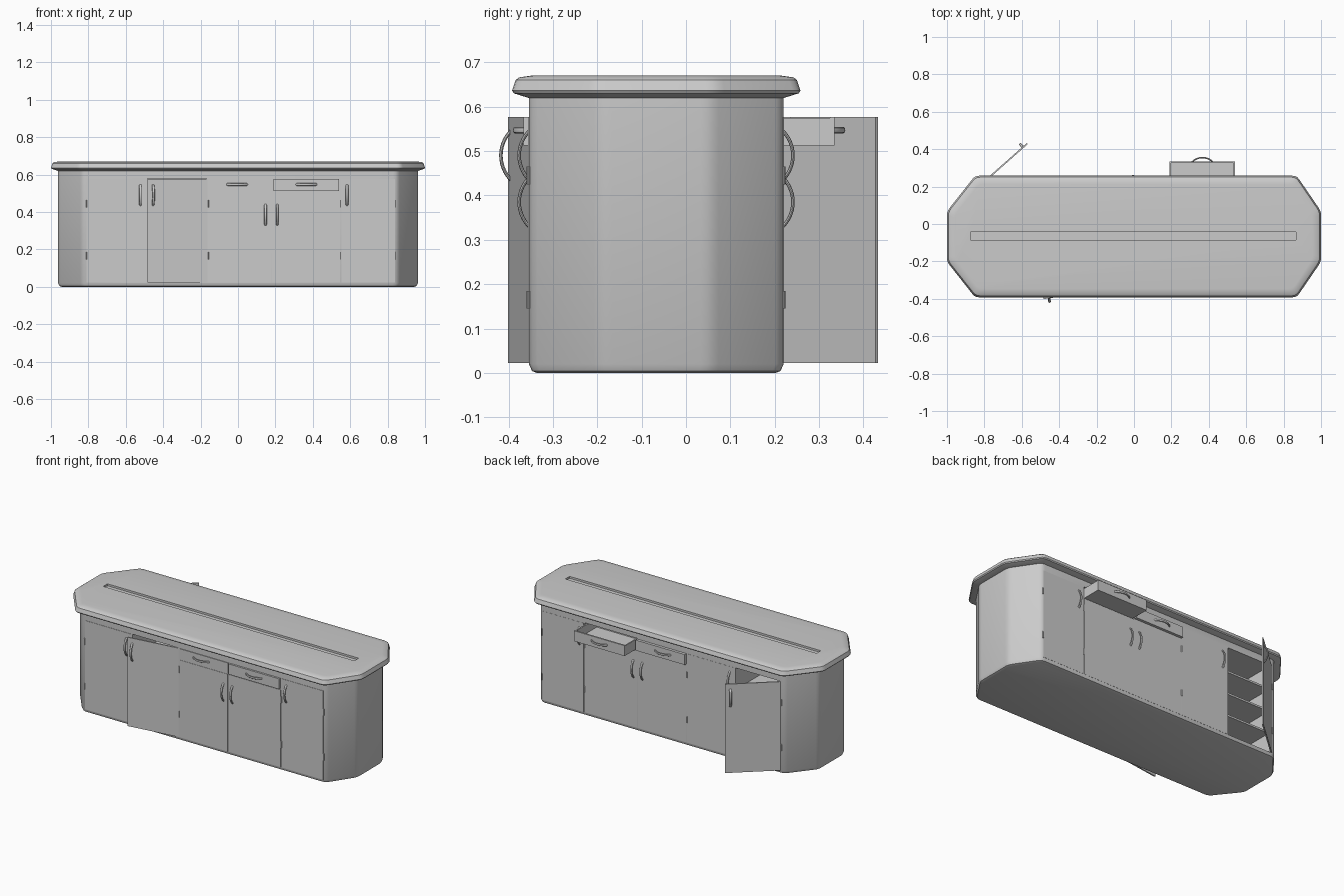
import bpy, bmesh, math
from mathutils import Matrix, Vector

if "Cube" in bpy.data.objects:
    bpy.data.objects.remove(bpy.data.objects["Cube"])

CY = -0.067                      # centre line of the cabinet
FACE = {-1: -0.354, 1: 0.219}    # front and back face planes


def finish(name, bm, matrix=None, smooth=True):
    if matrix is not None:
        bmesh.ops.transform(bm, matrix=matrix, verts=bm.verts)
    bmesh.ops.recalc_face_normals(bm, faces=bm.faces)
    me = bpy.data.meshes.new(name)
    bm.to_mesh(me)
    bm.free()
    ob = bpy.data.objects.new(name, me)
    bpy.context.collection.objects.link(ob)
    if smooth:
        smooth_it(ob)
    return ob


def smooth_it(ob):
    bpy.ops.object.select_all(action='DESELECT')
    ob.select_set(True)
    bpy.context.view_layer.objects.active = ob
    bpy.ops.object.shade_smooth_by_angle(angle=math.radians(32))


def add_box(bm, lo, hi):
    lo, hi = Vector(lo), Vector(hi)
    m = Matrix.Translation((lo + hi) / 2) @ Matrix.Diagonal((*(hi - lo), 1))
    bmesh.ops.create_cube(bm, size=1, matrix=m)


def box(name, lo, hi, matrix=None):
    bm = bmesh.new()
    add_box(bm, lo, hi)
    return finish(name, bm, matrix, False)


def outline(i):
    """Eight-sided plan, inset by i, with softened corners."""
    dl, dr = -0.85 + 0.5 * i, 0.87 - 0.5 * i
    a, b, c = 1 - i, 0.325 - i, 0.135 - 0.33 * i
    pts = [Vector(p) for p in ((dl, -b), (dr, -b), (a, -c), (a, c),
                               (dr, b), (dl, b), (-a, c), (-a, -c))]
    out = []
    for k, p in enumerate(pts):
        p0 = p + (pts[k - 1] - p).normalized() * 0.022
        p1 = p + (pts[(k + 1) % 8] - p).normalized() * 0.022
        for t in (0, 1 / 3, 2 / 3, 1):
            out.append(p0 * (1 - t) ** 2 + p * 2 * t * (1 - t) + p1 * t * t)
    return out


def loft(name, profile):
    bm = bmesh.new()
    rings = [[bm.verts.new((p.x, p.y + CY, z)) for p in outline(i)]
             for i, z in profile]
    n = len(rings[0])
    for r, s in zip(rings, rings[1:]):
        for k in range(n):
            bm.faces.new((r[k], r[(k + 1) % n], s[(k + 1) % n], s[k]))
    bm.faces.new(rings[0])
    bm.faces.new(rings[-1])
    return finish(name, bm, None, False)


def cut(ob, lo, hi):
    cutter = box("cutter", lo, hi)
    cutter.hide_render = True
    mod = ob.modifiers.new("cut", 'BOOLEAN')
    mod.operation, mod.object, mod.solver = 'DIFFERENCE', cutter, 'EXACT'
    bpy.context.view_layer.objects.active = ob
    bpy.ops.object.modifier_apply(modifier=mod.name)
    bpy.data.objects.remove(cutter)


def frame(x, side, d=1, angle=0, slide=0):
    """Local x runs along the panel, y points outward from the cabinet."""
    c, s = math.cos(angle), math.sin(angle)
    return Matrix(((d * c, -d * s, 0, x),
                   (side * s, side * c, 0, FACE[side] + side * slide),
                   (0, 0, 1, 0), (0, 0, 0, 1)))


def handle(name, matrix, x, z, vertical=True):
    """Bowed pull: an oval section swept along a circular arc."""
    half, sag = 0.06, 0.026
    r = (half ** 2 + sag ** 2) / (2 * sag)
    a = math.asin(half / r)
    bm = bmesh.new()
    rings = []
    for k in range(15):
        t = -a + 2 * a * k / 14
        ring = []
        for j in range(8):
            q = 2 * math.pi * j / 8
            rad = r - 0.004 + 0.004 * math.cos(q)
            along, out = rad * math.sin(t), rad * math.cos(t) - r + sag
            w = 0.007 * math.sin(q)
            ring.append(bm.verts.new((x + w, out, z + along) if vertical
                                     else (x + along, out, z + w)))
        rings.append(ring)
    for p, q in zip(rings, rings[1:]):
        for j in range(8):
            bm.faces.new((p[j], p[(j + 1) % 8], q[(j + 1) % 8], q[j]))
    bm.faces.new(rings[0])
    bm.faces.new(rings[-1])
    finish(name, bm, matrix)


def door(name, side, hinge, free, top, hz, angle=0.0):
    d, w = (1 if free > hinge else -1), abs(free - hinge)
    m = frame(hinge, side, d, math.radians(angle))
    box(name, (0.003, -0.006, 0.022), (w, 0.002, top), m)
    handle(name + "_handle", m, w - 0.03, hz)
    bm = bmesh.new()
    for z in (0.165, 0.445):
        bmesh.ops.create_cone(bm, cap_ends=True, segments=10, radius1=0.004,
                              radius2=0.004, depth=0.04,
                              matrix=Matrix.Translation((0, 0.001, z)))
    finish(name + "_hinges", bm, m)


def drawer(name, side, x0, x1, hx, slide, depth):
    m = frame(0, side, slide=slide)
    lo, hi, t = 0.512, 0.577, 0.008
    bm = bmesh.new()
    add_box(bm, (x0, -t, lo), (x1, 0.002, hi))                   # front panel
    if depth:
        add_box(bm, (x0 + t, -depth, lo), (x1 - t, -t, lo + t))  # floor
        add_box(bm, (x0, -depth, lo), (x0 + t, -t, hi - 0.003))
        add_box(bm, (x1 - t, -depth, lo), (x1, -t, hi - 0.003))
        add_box(bm, (x0 + t, -depth, lo + t), (x1 - t, -depth + t, hi - 0.003))
    else:
        add_box(bm, (x0, -0.03, lo), (x1, -t, hi))
    finish(name, bm, m, False)
    handle(name + "_handle", m, hx, 0.547, False)


# Cabinet body with the open compartments cut out
body = loft("cabinet_body", [(0.056, 0), (0.045, 0.004), (0.038, 0.02), (0.038, 0.626)])
cut(body, (-0.803, -0.335, 0.022), (-0.497, 0.3, 0.578))
cut(body, (-0.483, -0.5, 0.022), (-0.168, 0.2, 0.578))
cut(body, (0.185, -0.1, 0.508), (0.546, 0.3, 0.581))
smooth_it(body)

# Shelves
for k in range(3):
    z = 0.15 + 0.14 * k
    box(f"left_shelf_{k}", (-0.804, -0.336, z), (-0.496, 0.205, z + 0.012))
    box(f"inner_shelf_{k}", (-0.484, -0.335, z), (-0.167, 0.201, z + 0.012))

# Worktop with its shallow long slot
top = loft("worktop", [(0.036, 0.62), (0.004, 0.63), (0, 0.636), (0.008, 0.66),
                       (0.016, 0.666), (0.045, 0.67)])
cut(top, (-0.873, -0.085, 0.658), (0.865, -0.043, 0.7))
smooth_it(top)

# Doors and drawers, the same layout on both faces
for side, label, a1, a2, s1, s2 in ((-1, "front", 0, 8, 0.002, 0.01),
                                    (1, "back", 41.5, 0, 0.016, 0.114)):
    door(label + "_left_door", side, -0.812, -0.492, 0.577, 0.49, a1)
    door(label + "_inner_door", side, -0.16, -0.487, 0.577, 0.49, a2)
    door(label + "_middle_door_a", side, -0.16, 0.177, 0.505, 0.385)
    door(label + "_middle_door_b", side, 0.548, 0.18, 0.505, 0.385)
    door(label + "_right_door", side, 0.842, 0.553, 0.577, 0.49)
    drawer(label + "_drawer_a", side, -0.157, 0.182, -0.005, s1, 0)
    drawer(label + "_drawer_b", side, 0.19, 0.541, 0.366, s2, 0.22 if side > 0 else 0)
